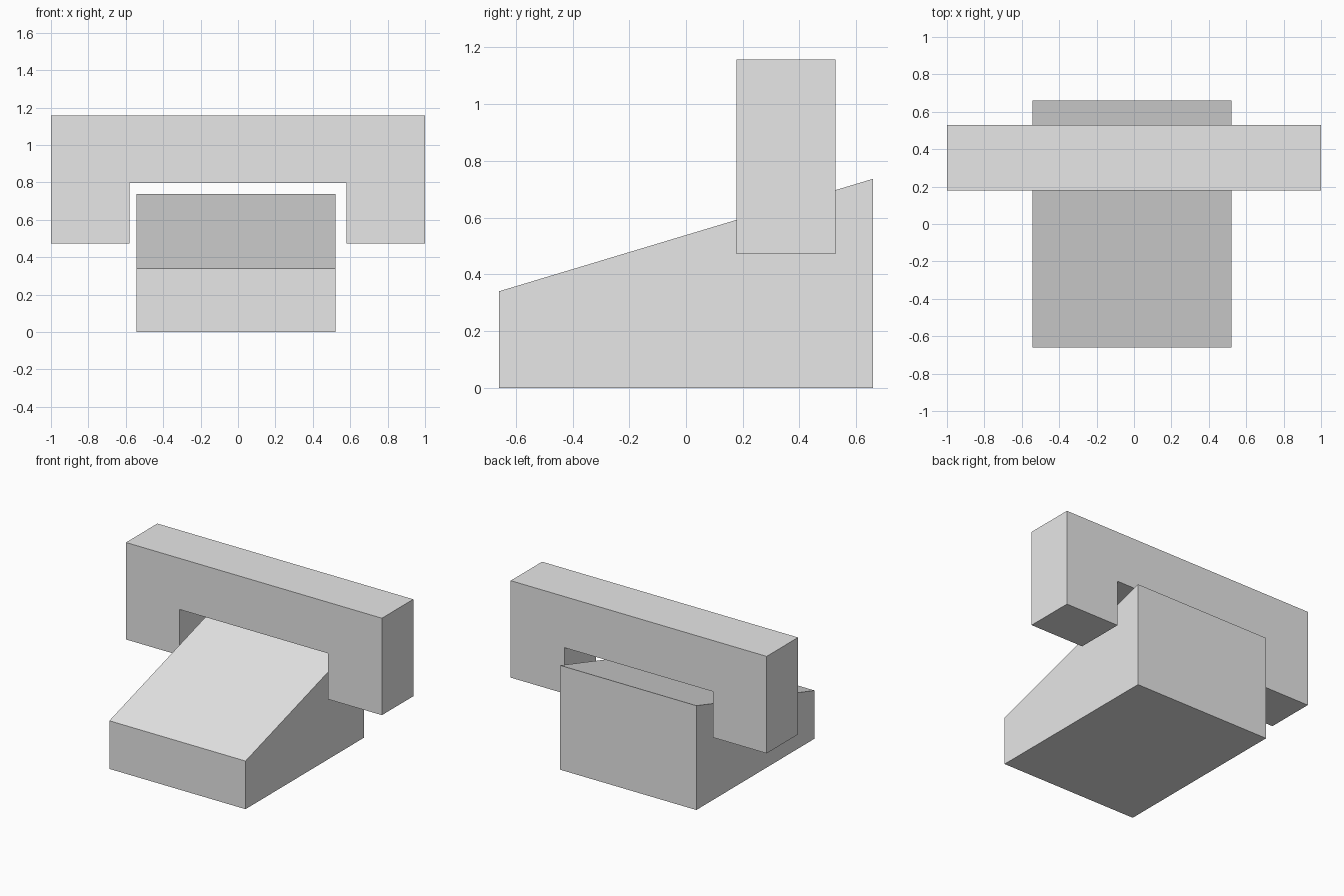
import bpy
import bmesh

cube = bpy.data.objects.get("Cube")
if cube:
    bpy.data.objects.remove(cube, do_unlink=True)

# Plain grey for the whole model
grey = bpy.data.materials.new("light_grey")
grey.use_nodes = True
colour = (0.8, 0.8, 0.8, 1)
grey.diffuse_color = colour
grey.node_tree.nodes["Principled BSDF"].inputs["Base Color"].default_value = colour


def extrude_profile(name, points, offset):
    """Fill a closed profile and push it along the offset."""
    bm = bmesh.new()
    face = bm.faces.new([bm.verts.new(p) for p in points])
    result = bmesh.ops.extrude_face_region(bm, geom=[face], use_keep_orig=True)
    moved = [v for v in result["geom"] if isinstance(v, bmesh.types.BMVert)]
    bmesh.ops.translate(bm, verts=moved, vec=offset)
    bmesh.ops.recalc_face_normals(bm, faces=bm.faces)
    mesh = bpy.data.meshes.new(name)
    bm.to_mesh(mesh)
    bm.free()
    mesh.materials.append(grey)
    obj = bpy.data.objects.new(name, mesh)
    bpy.context.collection.objects.link(obj)
    return obj


# Sloped block: side profile extruded across x
left, right, half_depth = 0.521, -0.543, 0.66
side = [(-half_depth, 0), (half_depth, 0), (half_depth, 0.737), (-half_depth, 0.34)]
extrude_profile("sloped_block", [(right, y, z) for y, z in side],
                (left - right, 0, 0))

# Bridge straddling the block: front profile mirrored in x, extruded along y
half = [(1, 1.157), (1, 0.472), (0.58, 0.472), (0.58, 0.796)]
front = half + [(-x, z) for x, z in reversed(half)]
extrude_profile("bridge", [(x, 0.178, z) for x, z in front], (0, 0.35, 0))
